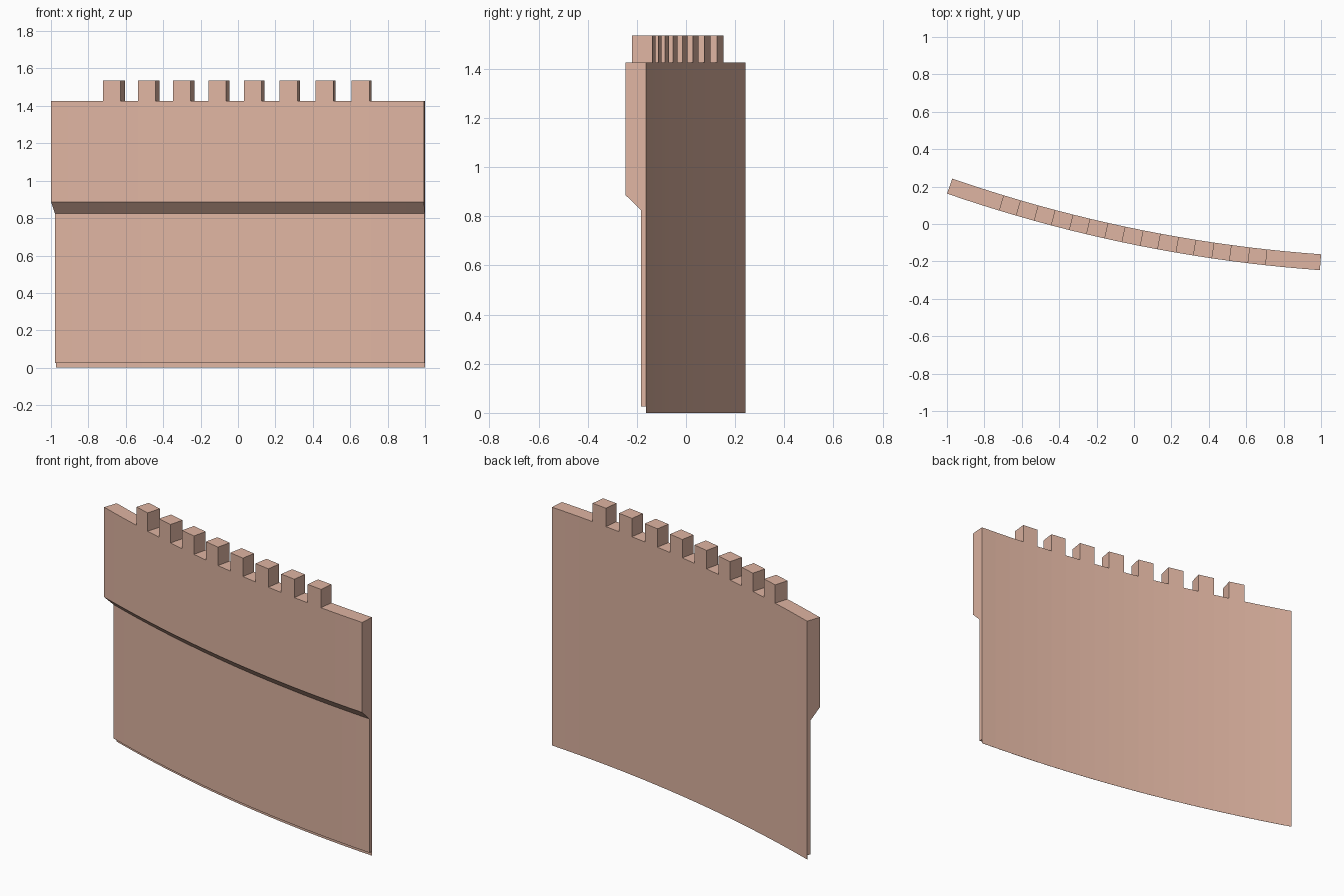
import bpy, bmesh
from math import sin, cos, radians

if "Cube" in bpy.data.objects:
    bpy.data.objects.remove(bpy.data.objects["Cube"])

# Arc layout: the wall bends around a far centre behind it
A0, A1, SEGS = radians(-19.1), radians(-4.1), 21
R = 7.71                                   # radius of the back face
CX, CY = 1.0 - R * sin(A1), -0.162 + R * cos(A1)
DEEP, THIN, TOP = 0.085, 0.022, 1.425

clay = bpy.data.materials.new("clay")
clay.diffuse_color = (0.74, 0.46, 0.36, 1)
clay.use_nodes = True
clay.node_tree.nodes["Principled BSDF"].inputs["Base Color"].default_value = clay.diffuse_color


def arc_point(step, depth, z):
    """Point at an arc step, 'depth' in front of the back face."""
    a = A0 + (A1 - A0) * step / SEGS
    r = R + depth
    return (CX + r * sin(a), CY - r * cos(a), z)


def sweep(bm, profile, start, end):
    """Sweep a closed (depth, z) profile along the arc and cap both ends."""
    rings = [[bm.verts.new(arc_point(s, d, z)) for d, z in profile]
             for s in range(start, end + 1)]
    n = len(profile)
    for p, q in zip(rings, rings[1:]):
        for i in range(n):
            j = (i + 1) % n
            bm.faces.new((p[i], p[j], q[j], q[i]))
    bm.faces.new(rings[0])
    bm.faces.new(rings[-1][::-1])


def finish(bm, name):
    bmesh.ops.recalc_face_normals(bm, faces=bm.faces)
    mesh = bpy.data.meshes.new(name)
    bm.to_mesh(mesh)
    bm.free()
    mesh.materials.append(clay)
    obj = bpy.data.objects.new(name, mesh)
    bpy.context.collection.objects.link(obj)


# Wall: thick upper band, sloped underside, thin lower panel, fine bottom lip
bm = bmesh.new()
sweep(bm, [(0, 0), (0, TOP), (DEEP, TOP), (DEEP, 0.887), (THIN, 0.825),
           (THIN, 0.025), (0.001, 0.025), (0.001, 0)], 0, SEGS)
finish(bm, "curved_wall")

# Battlements: eight blocks on every other arc step
bm = bmesh.new()
for k in range(8):
    s = 3 + 2 * k
    sweep(bm, [(0, TOP), (0, 1.535), (DEEP, 1.535), (DEEP, TOP)], s, s + 1)
finish(bm, "battlements")
